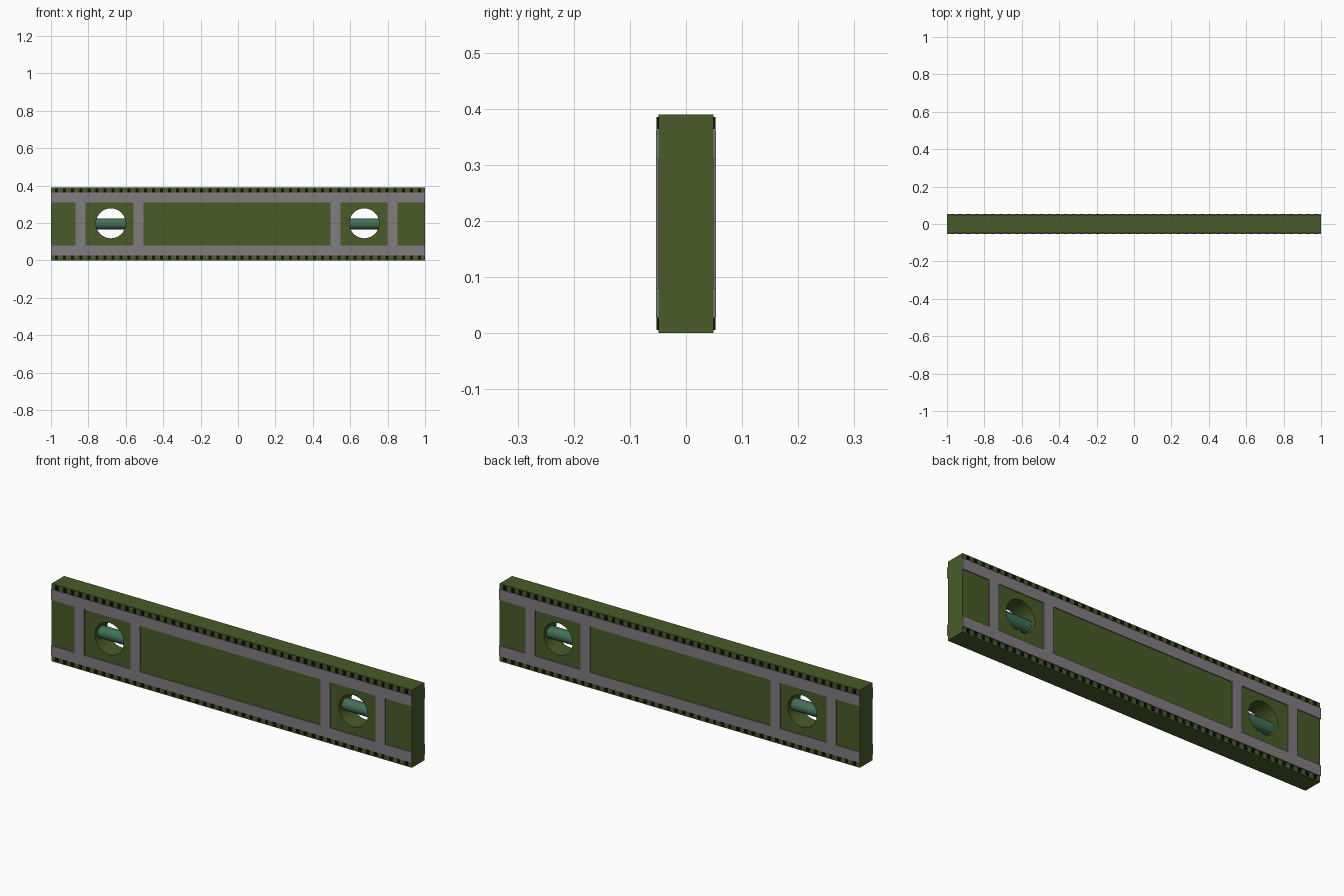
import bpy, bmesh, math
from mathutils import Matrix

if "Cube" in bpy.data.objects:
    bpy.data.objects.remove(bpy.data.objects["Cube"])


def material(name, rgb):
    m = bpy.data.materials.new(name)
    m.diffuse_color = (*rgb, 1)
    m.use_nodes = True
    m.node_tree.nodes["Principled BSDF"].inputs["Base Color"].default_value = m.diffuse_color
    return m


OLIVE = material("olive_paint", (0.065, 0.105, 0.022))
GREY = material("grey_trim", (0.22, 0.20, 0.22))
BLACK = material("black_marks", (0.005, 0.005, 0.005))
GLASS = material("green_glass", (0.055, 0.16, 0.10))
HOLES = (-0.68, 0.675)


def boxes(name, spans, mat):
    """One object from a list of (x0, x1, y0, y1, z0, z1) boxes."""
    bm = bmesh.new()
    for x0, x1, y0, y1, z0, z1 in spans:
        mtx = (Matrix.Translation(((x0 + x1) / 2, (y0 + y1) / 2, (z0 + z1) / 2))
               @ Matrix.Diagonal((x1 - x0, y1 - y0, z1 - z0, 1)))
        bmesh.ops.create_cube(bm, size=1, matrix=mtx)
    me = bpy.data.meshes.new(name)
    bm.to_mesh(me)
    bm.free()
    ob = bpy.data.objects.new(name, me)
    bpy.context.collection.objects.link(ob)
    me.materials.append(mat)
    return ob


def cylinder(name, r, depth, loc, rot, mat):
    bpy.ops.mesh.primitive_cylinder_add(vertices=32, radius=r, depth=depth,
                                        location=loc, rotation=rot)
    ob = bpy.context.object
    ob.name = name
    ob.data.materials.append(mat)
    bpy.ops.object.shade_smooth_by_angle()
    return ob


# Main bar with two round windows
body = boxes("level_body", [(-1, 1, -0.049, 0.049, 0, 0.39)], OLIVE)
for x in HOLES:
    cutter = cylinder("window_cutter", 0.08, 0.4, (x, 0, 0.198),
                      (math.pi / 2, 0, 0), OLIVE)
    mod = body.modifiers.new("window", 'BOOLEAN')
    mod.operation = 'DIFFERENCE'
    mod.object = cutter
    mod.solver = 'EXACT'
    cutter.hide_render = True
    cutter.hide_set(True)

# Liquid vials across the windows
for x in HOLES:
    cylinder("vial", 0.03, 0.16, (x, 0, 0.195), (0, math.pi / 2, 0), GLASS)

# Raised trim and scale marks on both faces
for face, s in (("front", -1), ("back", 1)):
    y0, y1 = sorted((s * 0.047, s * 0.0535))
    boxes(face + "_rails", [(-1, 1, y0, y1, a, a + 0.053)
                            for a in (0.027, 0.31)], GREY)
    boxes(face + "_uprights", [(a, a + 0.054, y0, y1, 0.08, 0.31)
                               for a in (-0.87, -0.56, 0.495, 0.80)], GREY)
    y0, y1 = sorted((s * 0.047, s * 0.0525))
    n = 46
    marks = [(x - 0.008, x + 0.008, y0, y1, a, a + 0.021)
             for a in (0.006, 0.364)
             for x in (-0.97 + 1.94 * i / (n - 1) for i in range(n))]
    boxes(face + "_scale_marks", marks, BLACK)
